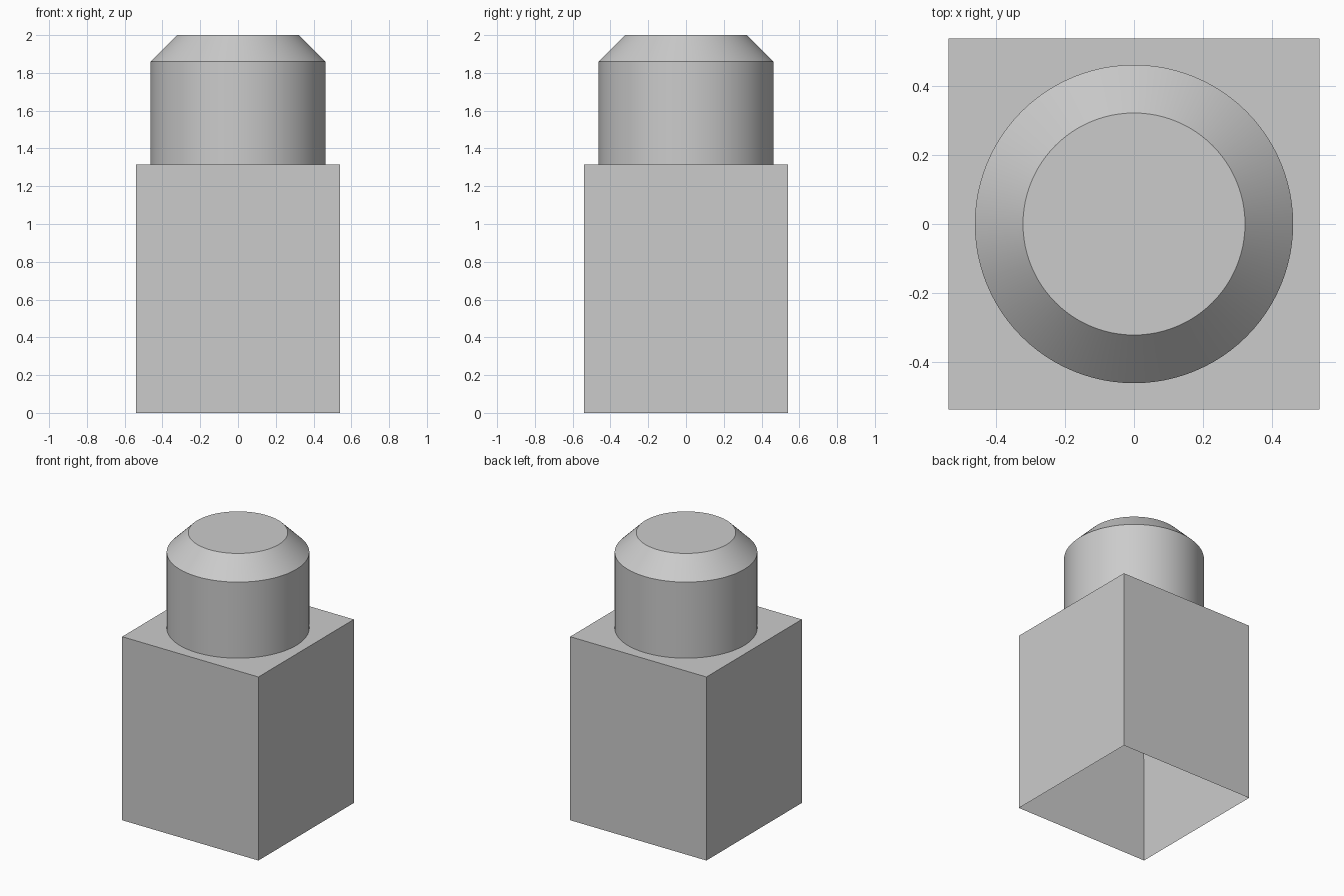
import bpy
import bmesh
import math

default = bpy.data.objects.get("Cube")
if default:
    bpy.data.objects.remove(default, do_unlink=True)

# Single grey material
GREY = 0.6
grey = bpy.data.materials.new("plain grey")
grey.use_nodes = True
grey.diffuse_color = (GREY, GREY, GREY, 1)
grey.node_tree.nodes["Principled BSDF"].inputs["Base Color"].default_value = (GREY, GREY, GREY, 1)

HALF = 0.54       # half width of the body
BODY_TOP = 1.315
WALL = 0.04
STUD_RADIUS = 0.463
CHAMFER = 0.14
TOP = 2.0


def add_object(name, bm):
    bmesh.ops.recalc_face_normals(bm, faces=bm.faces)
    mesh = bpy.data.meshes.new(name)
    bm.to_mesh(mesh)
    bm.free()
    obj = bpy.data.objects.new(name, mesh)
    bpy.context.collection.objects.link(obj)
    mesh.materials.append(grey)
    return obj


# Square body, hollow from below: inset the underside and push it up
bm = bmesh.new()
bmesh.ops.create_cube(bm, size=1)
for v in bm.verts:
    v.co.x *= 2 * HALF
    v.co.y *= 2 * HALF
    v.co.z = (v.co.z + 0.5) * BODY_TOP
bm.faces.ensure_lookup_table()
underside = min(bm.faces, key=lambda f: f.calc_center_median().z)
bmesh.ops.inset_region(bm, faces=[underside], thickness=WALL)
bmesh.ops.translate(bm, verts=underside.verts, vec=(0, 0, BODY_TOP - WALL))
add_object("hollow_body", bm)

# Round stud with a chamfered top edge
bm = bmesh.new()
height = TOP - BODY_TOP
bmesh.ops.create_cone(bm, cap_ends=True, segments=96, radius1=STUD_RADIUS,
                      radius2=STUD_RADIUS, depth=height)
bmesh.ops.translate(bm, verts=bm.verts, vec=(0, 0, BODY_TOP + height / 2))
cap = max(bm.faces, key=lambda f: f.calc_center_median().z)
bmesh.ops.bevel(bm, geom=list(cap.edges), offset=CHAMFER, segments=1,
                affect='EDGES')
stud = add_object("stud", bm)

bpy.ops.object.select_all(action='DESELECT')
stud.select_set(True)
bpy.context.view_layer.objects.active = stud
bpy.ops.object.shade_smooth_by_angle(angle=math.radians(30))
